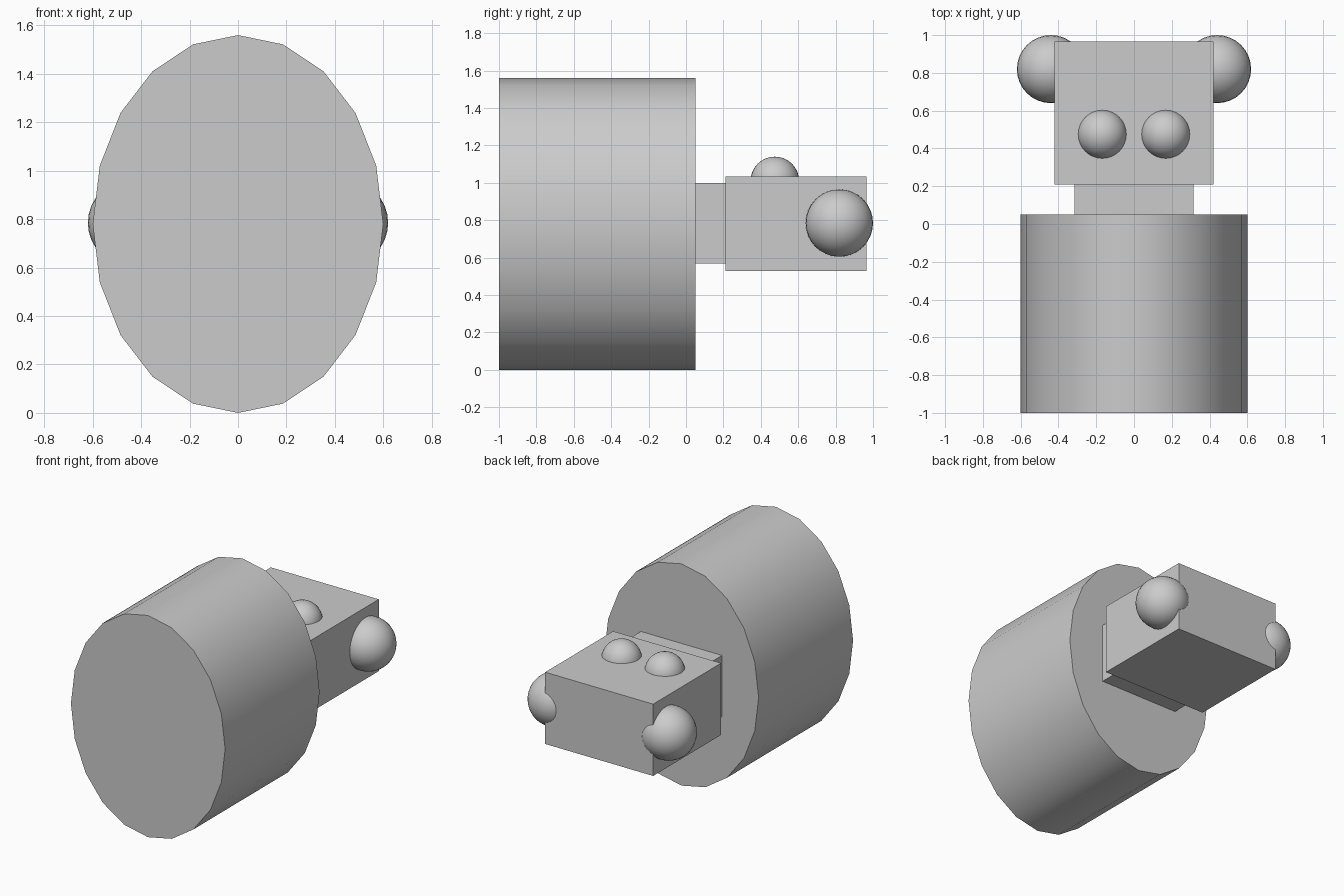
import bpy
import math

if "Cube" in bpy.data.objects:
    bpy.data.objects.remove(bpy.data.objects["Cube"], do_unlink=True)

grey = bpy.data.materials.new("light grey")
grey.use_nodes = True
grey.diffuse_color = (0.6, 0.6, 0.6, 1)
grey.node_tree.nodes["Principled BSDF"].inputs["Base Color"].default_value = (0.6, 0.6, 0.6, 1)


def finish(name, smooth=False):
    obj = bpy.context.object
    obj.name = name
    obj.data.materials.append(grey)
    bpy.ops.object.transform_apply(location=False, rotation=True, scale=True)
    if smooth:
        bpy.ops.object.shade_smooth_by_angle(angle=math.radians(35))
    return obj


def box(name, low, high):
    center = [(a + b) / 2 for a, b in zip(low, high)]
    bpy.ops.mesh.primitive_cube_add(size=1, location=center)
    bpy.context.object.scale = [b - a for a, b in zip(low, high)]
    return finish(name)


def ball(name, radius, location):
    bpy.ops.mesh.primitive_uv_sphere_add(segments=32, ring_count=16, radius=radius, location=location)
    return finish(name, smooth=True)


# Oval drum body, lying along y
bpy.ops.mesh.primitive_cylinder_add(vertices=20, radius=1, depth=1.05,
                                    location=(0, -0.475, 0.78), rotation=(math.pi / 2, 0, 0))
bpy.context.object.scale = (0.6, 0.78, 1)
finish("body", smooth=True)

# Neck and head blocks
box("neck", (-0.315, 0.0, 0.57), (0.315, 0.25, 1.0))
box("head", (-0.42, 0.21, 0.53), (0.42, 0.965, 1.035))

# Paired eyes on top and ears on the rear corners
for side, sign in (("left", 1), ("right", -1)):
    ball(side + "_eye", 0.13, (sign * 0.168, 0.475, 1.01))
    ball(side + "_ear", 0.18, (sign * 0.44, 0.82, 0.785))
